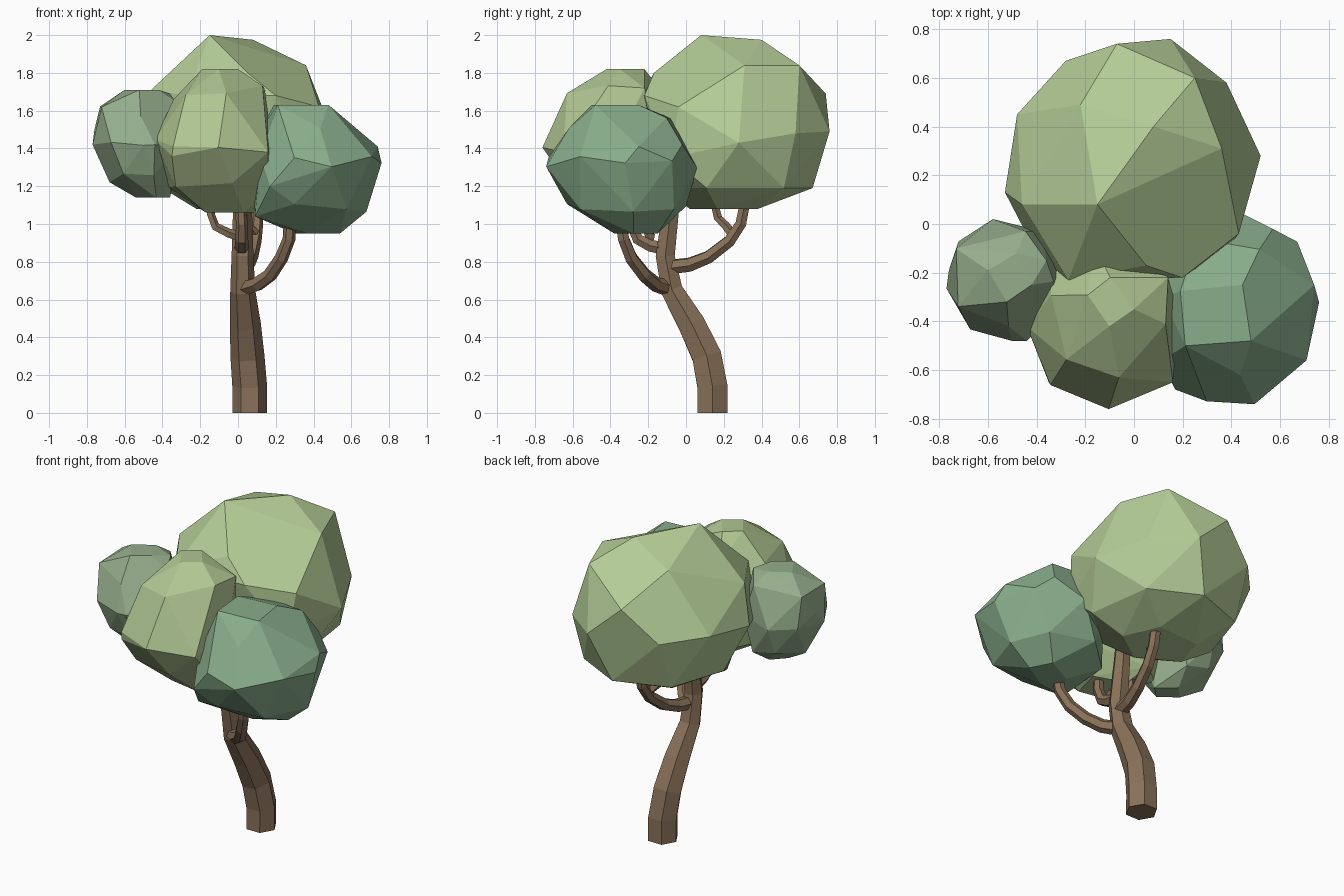
import bpy, bmesh, math, random
from mathutils import Vector

if "Cube" in bpy.data.objects:
    bpy.data.objects.remove(bpy.data.objects["Cube"])


def material(name, rgb):
    m = bpy.data.materials.new(name)
    m.diffuse_color = (*rgb, 1)
    m.use_nodes = True
    m.node_tree.nodes["Principled BSDF"].inputs["Base Color"].default_value = m.diffuse_color
    return m


def finish(bm, name, mat):
    bmesh.ops.recalc_face_normals(bm, faces=bm.faces)
    me = bpy.data.meshes.new(name)
    bm.to_mesh(me)
    bm.free()
    me.materials.append(mat)
    ob = bpy.data.objects.new(name, me)
    bpy.context.collection.objects.link(ob)
    return ob


def limb(name, path, mat, sides=6):
    """Flat-faced tube along (x, y, z, radius) points."""
    bm = bmesh.new()
    pts = [Vector(p[:3]) for p in path]
    rings = []
    for i, p in enumerate(pts):
        tangent = pts[min(i + 1, len(pts) - 1)] - pts[max(i - 1, 0)]
        if i == 0 and p.z == 0:
            tangent = Vector((0, 0, 1))
        q = Vector((0, 0, 1)).rotation_difference(tangent.normalized())
        r = path[i][3]
        rings.append([bm.verts.new(p + q @ Vector((r * math.cos(a), r * math.sin(a), 0)))
                      for a in (math.tau * k / sides for k in range(sides))])
    for a, b in zip(rings, rings[1:]):
        for k in range(sides):
            n = (k + 1) % sides
            bm.faces.new((a[k], a[n], b[n], b[k]))
    bm.faces.new(rings[0])
    bm.faces.new(rings[-1])
    return finish(bm, name, mat)


def fit(values, lo, hi):
    a, b = min(values), max(values)
    return [lo + (v - a) / (b - a) * (hi - lo) for v in values]


def foliage(name, rings, mat, seed, corners=()):
    """Faceted crown: hull of rings (sides, z, x min, x max, y min, y max) and corners."""
    rng = random.Random(seed)
    bm = bmesh.new()
    for i, (n, z, x0, x1, y0, y1) in enumerate(rings):
        turn = rng.uniform(0, math.tau)
        ang = [turn + math.tau * (k + rng.uniform(-.12, .12)) / n for k in range(n)]
        xs = fit([math.cos(a) for a in ang], x0, x1)
        ys = fit([math.sin(a) for a in ang], y0, y1)
        wob = 0 if i in (0, len(rings) - 1) else 0.04
        for x, y in zip(xs, ys):
            bm.verts.new((x, y, z + rng.uniform(-wob, wob)))
    for c in corners:
        bm.verts.new(c)
    res = bmesh.ops.convex_hull(bm, input=bm.verts)
    junk = [g for g in res["geom_interior"] if isinstance(g, bmesh.types.BMVert)]
    bmesh.ops.delete(bm, geom=junk, context='VERTS')
    bmesh.ops.dissolve_limit(bm, angle_limit=math.radians(7), verts=bm.verts, edges=bm.edges)
    return finish(bm, name, mat)


bark = material("bark", (0.25, 0.165, 0.10))
leaf_light = material("leaf_light", (0.46, 0.61, 0.31))
leaf_front = material("leaf_front", (0.44, 0.57, 0.29))
leaf_teal = material("leaf_teal", (0.25, 0.42, 0.26))
leaf_grey = material("leaf_grey", (0.30, 0.42, 0.26))

# Leaning trunk
limb("trunk", [(.062, .14, 0, .092), (.062, .14, .14, .092), (.05, .11, .3, .09),
               (.039, .03, .47, .082), (.025, -.075, .65, .066), (.024, -.11, .83, .058),
               (.024, -.08, 1.08, .05), (.024, -.05, 1.35, .042)], bark)

# Branches
limb("back_branch", [(.03, -.10, .77, .042), (.05, .02, .785, .04), (.07, .12, .825, .037),
                     (.09, .23, .91, .035), (.10, .29, 1.0, .033), (.10, .33, 1.2, .03)], bark)
limb("back_twig", [(.09, .24, .95, .026), (.05, .21, .99, .024), (.02, .17, 1.03, .023),
                   (.01, .14, 1.15, .02)], bark, 5)
limb("right_branch", [(.03, -.09, .66, .044), (.10, -.16, .68, .04), (.17, -.22, .73, .038),
                      (.23, -.29, .82, .036), (.27, -.33, .92, .034), (.28, -.36, 1.1, .032)], bark)
limb("front_branch", [(.02, -.11, .87, .04), (.02, -.19, .885, .036), (.02, -.255, .92, .034),
                      (.02, -.29, 1.0, .031), (.01, -.30, 1.15, .028)], bark)
limb("left_twig", [(.02, -.19, .93, .028), (-.05, -.20, .95, .026), (-.12, -.20, .985, .025),
                   (-.145, -.20, 1.05, .023), (-.15, -.20, 1.18, .02)], bark, 5)

# Foliage crowns
foliage("back_foliage", [(7, 1.19, -.40, .40, -.12, .67), (5, 1.08, -.22, .22, .02, .38)],
        leaf_light, 3,
        [(-.15, .08, 2.0), (.08, .40, 1.975), (.36, .31, 1.84), (.25, .60, 1.84),
         (-.22, .49, 1.88), (-.32, .13, 1.84), (-.46, .08, 1.71), (.05, -.17, 1.80),
         (-.07, .74, 1.69), (.15, .76, 1.49), (.38, .58, 1.48), (.52, .28, 1.43),
         (.43, -.04, 1.62), (.20, -.22, 1.68), (-.27, -.23, 1.68), (-.53, .13, 1.48),
         (-.48, .45, 1.52), (-.28, .67, 1.50), (.40, -.08, 1.35), (-.40, -.12, 1.42)])
foliage("front_foliage", [(4, 1.82, -.19, .0, -.42, -.22), (6, 1.70, -.34, .13, -.63, -.10),
                          (8, 1.44, -.44, .18, -.76, -.03), (6, 1.18, -.37, .16, -.63, -.10),
                          (4, 1.06, -.17, .08, -.45, -.20)], leaf_front, 8,
        [(.16, -.65, 1.38), (-.35, -.65, 1.36), (.14, -.22, 1.72)])
foliage("right_foliage", [(4, 1.63, .19, .48, -.50, -.25), (6, 1.53, .12, .60, -.62, -.06),
                          (9, 1.32, .08, .76, -.74, .06), (7, 1.08, .09, .68, -.63, .0),
                          (4, .95, .30, .54, -.38, -.15)], leaf_teal, 5,
        [(.09, -.52, 1.04), (.17, -.68, 1.2), (.57, -.02, 1.42), (.74, -.25, 1.41)])
foliage("left_foliage", [(4, 1.71, -.60, -.42, -.32, -.12), (5, 1.61, -.73, -.33, -.42, -.03),
                         (8, 1.42, -.77, -.29, -.48, .02), (6, 1.23, -.68, -.34, -.42, -.04),
                         (4, 1.14, -.54, -.36, -.32, -.16)], leaf_grey, 11,
        [(-.44, -.48, 1.42), (-.76, -.19, 1.50), (-.36, -.15, 1.69)])
